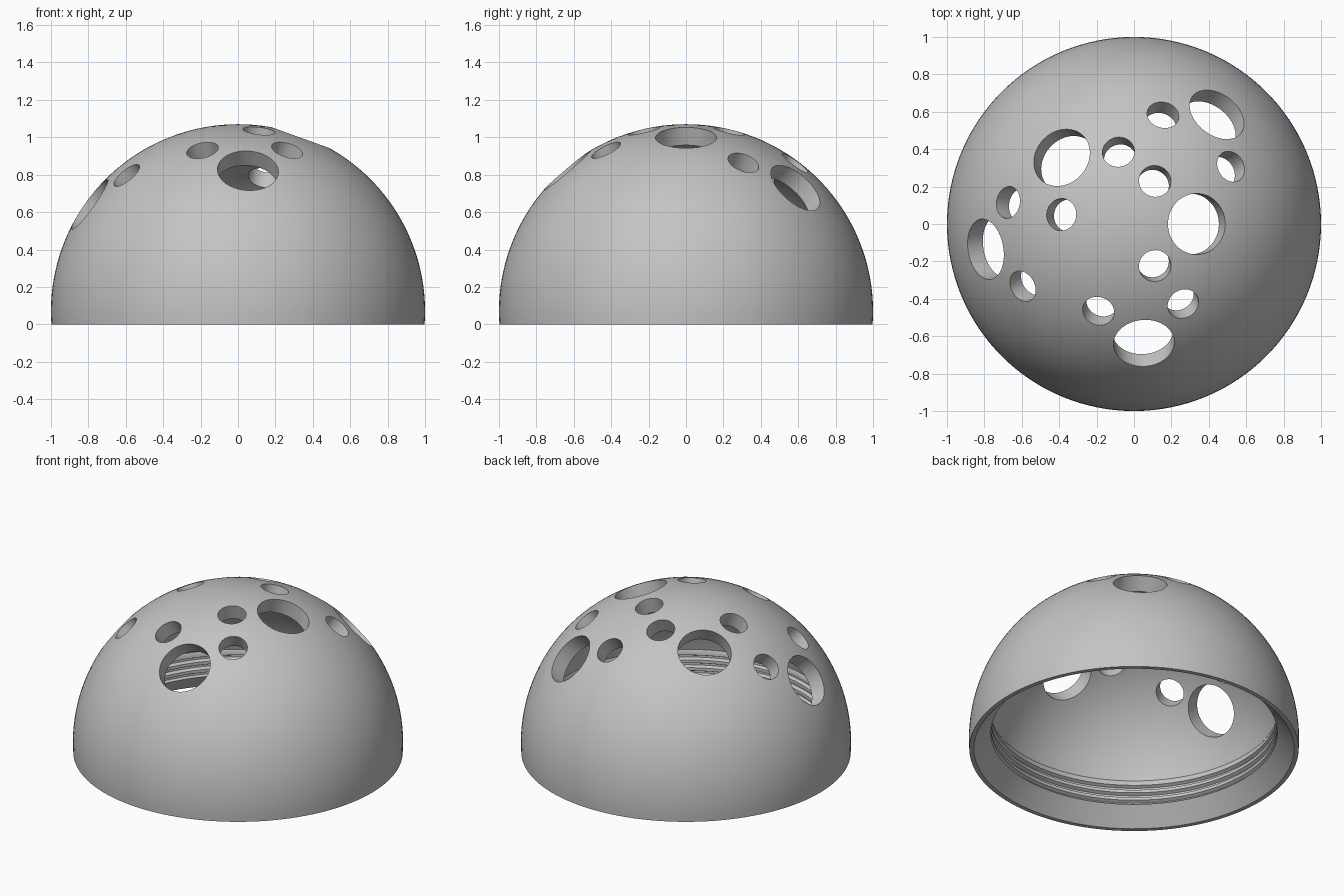
import bpy, bmesh
from math import sin, cos, pi, asin, sqrt
from mathutils import Vector, Matrix

cube = bpy.data.objects.get("Cube")
if cube:
    bpy.data.objects.remove(cube, do_unlink=True)

CENTRE_Z = 0.07   # centre of the sphere above the rim
OUTER, INNER = 1.0, 0.9

grey = bpy.data.materials.new("plain_grey")
grey.use_nodes = True
colour = (0.55, 0.55, 0.55, 1)
grey.diffuse_color = colour
grey.node_tree.nodes["Principled BSDF"].inputs["Base Color"].default_value = colour


def make_object(name, bm):
    mesh = bpy.data.meshes.new(name)
    bm.to_mesh(mesh)
    bm.free()
    mesh.materials.append(grey)
    obj = bpy.data.objects.new(name, mesh)
    bpy.context.collection.objects.link(obj)
    return obj


def arc(radius, z_start, steps):
    """Profile points on a sphere from height z_start up to the pole."""
    a0 = asin((z_start - CENTRE_Z) / radius)
    angles = [a0 + (pi / 2 - a0) * i / steps for i in range(steps + 1)]
    points = [(radius * cos(a), CENTRE_Z + radius * sin(a)) for a in angles]
    points[-1] = (0, CENTRE_Z + radius)
    return points


# Wall section: outer dome, inner dome, threaded band, flared lip
profile = arc(OUTER, 0, 40) + arc(INNER, 0.28, 32)[::-1]
for i in range(3):
    z = 0.265 - 0.052 * i
    profile += [(0.868, z), (0.868, z - 0.02), (0.888, z - 0.03), (0.888, z - 0.042)]
profile += [(0.868, 0.112), (0.97, 0)]

# Revolve the closed section into the shell
bm = bmesh.new()
verts = [bm.verts.new((r, 0, z)) for r, z in profile]
edges = [bm.edges.new((a, b)) for a, b in zip(verts, verts[1:] + verts[:1])
         if a.co.xy.length > 1e-6 or b.co.xy.length > 1e-6]
bmesh.ops.spin(bm, geom=verts + edges, cent=(0, 0, 0), axis=(0, 0, 1),
               angle=2 * pi, steps=128, use_merge=False)
bmesh.ops.remove_doubles(bm, verts=bm.verts, dist=1e-4)
bmesh.ops.recalc_face_normals(bm, faces=bm.faces)
dome = make_object("dome_shell", bm)

# Hole positions as seen in plan
large_holes = [(0.335, 0), (0.053, -0.637), (-0.793, -0.135),
               (-0.386, 0.355), (0.443, 0.585)]
small_holes = [(0.112, 0.229), (0.112, -0.224), (-0.083, 0.385), (-0.388, 0.05),
               (0.155, 0.583), (0.518, 0.307), (-0.673, 0.115),
               (-0.595, -0.333), (-0.19, -0.465), (0.263, -0.427)]

# Radial drills, one for every hole
bm = bmesh.new()
for spots, radius in ((large_holes, 0.163), (small_holes, 0.086)):
    for x, y in spots:
        axis = Vector((x, y, sqrt(1 - radius ** 2 - x * x - y * y))).normalized()
        place = (Matrix.Translation(axis * 0.95 + Vector((0, 0, CENTRE_Z)))
                 @ axis.to_track_quat('Z', 'Y').to_matrix().to_4x4())
        bmesh.ops.create_cone(bm, cap_ends=True, segments=48, radius1=radius,
                              radius2=radius, depth=0.3, matrix=place)
drills = make_object("hole_drills", bm)
drills.hide_render = True

# Cut the holes and keep only the finished shell
cut = dome.modifiers.new("holes", 'BOOLEAN')
cut.operation = 'DIFFERENCE'
cut.solver = 'EXACT'
cut.object = drills
bpy.context.view_layer.update()
depsgraph = bpy.context.evaluated_depsgraph_get()
finished = bpy.data.meshes.new_from_object(dome.evaluated_get(depsgraph))
dome.modifiers.clear()
dome.data = finished
bpy.data.objects.remove(drills, do_unlink=True)

bpy.ops.object.select_all(action='DESELECT')
dome.select_set(True)
bpy.context.view_layer.objects.active = dome
bpy.ops.object.shade_smooth_by_angle(angle=pi / 7)
